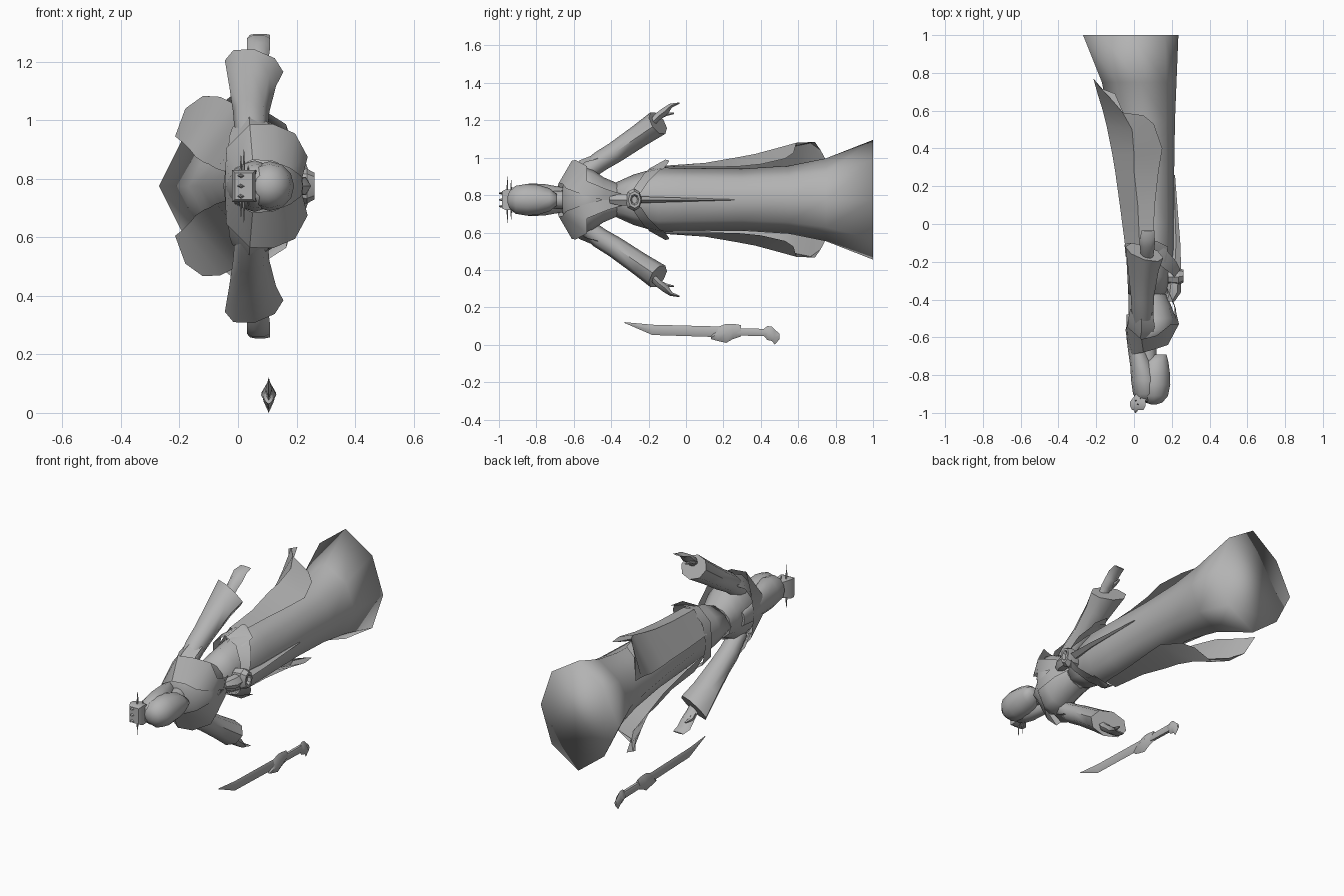
import bpy, bmesh, math
from mathutils import Vector

C = 0.775  # height of the body's axis of symmetry
grey = bpy.data.materials.new("plain grey")
grey.diffuse_color = (0.45, 0.45, 0.45, 1)


def make(name, rings, closed=True, caps=True, angle=50):
    """Skin a row of point rings (or open rows) into one mesh."""
    bm = bmesh.new()
    rows = [[bm.verts.new(p) for p in r] for r in rings]
    n = len(rows[0])
    for a, b in zip(rows, rows[1:]):
        for i in range(n if closed else n - 1):
            j = (i + 1) % n
            bm.faces.new((a[i], a[j], b[j], b[i]))
    if closed and caps:
        bm.faces.new(rows[0][::-1])
        bm.faces.new(rows[-1])
    bmesh.ops.recalc_face_normals(bm, faces=bm.faces)
    me = bpy.data.meshes.new(name)
    bm.to_mesh(me)
    bm.free()
    me.materials.append(grey)
    ob = bpy.data.objects.new(name, me)
    bpy.context.collection.objects.link(ob)
    bpy.ops.object.select_all(action='DESELECT')
    ob.select_set(True)
    bpy.context.view_layer.objects.active = ob
    bpy.ops.object.shade_smooth_by_angle(angle=math.radians(angle))
    return ob


def sheet(name, s, rows):
    """Open cloth sheet; s mirrors it about the body's axis."""
    return make(name, [[(x, y, C + s * z) for x, y, z in r] for r in rows],
                closed=False)


def oval(y, x0, x1, h, n=12, z=C):
    """Ring across the body at y, from x0 to x1, h tall each way."""
    cx, rx = (x0 + x1) / 2, (x1 - x0) / 2
    return [(cx + rx * math.cos(k * math.tau / n), y,
             z + h * math.sin(k * math.tau / n)) for k in range(n)]


def tube(name, stations, n=8, s=1, angle=50, skew=0):
    """Limb in the y-z plane: stations (x, y, z, half x, half width)."""
    rings = []
    last = len(stations) - 1
    for i, (x, y, z, rx, rw) in enumerate(stations):
        a, b = stations[max(i - 1, 0)], stations[min(i + 1, last)]
        d = Vector((0, b[1] - a[1], b[2] - a[2])).normalized()
        side = Vector((0, -d.z, d.y))
        ring = []
        for k in range(n):
            t = k * math.tau / n
            p = Vector((x + rx * math.cos(t), y, z)) + side * rw * math.sin(t)
            if i == last:  # slanted end
                p -= d * skew * math.cos(t)
            ring.append((p.x, p.y, C + s * (p.z - C)))
        rings.append(ring)
    return make(name, rings, angle=angle)


# Long robe skirt, flaring from the waist into a wide eight-sided hem
HALF = [(1, 0), (.86, .66), (.52, 1), (.19, .6), (0, 0)]


def skirt_ring(y, x0, x1, h):
    half = [(x0 + (x1 - x0) * a, h * b) for a, b in HALF]
    return [(x, y, C + z) for x, z in half + [(x, -z) for x, z in half[-2:0:-1]]]


make("skirt", [skirt_ring(*r) for r in (
    (-.38, -.03, .165, .09), (-.28, -.035, .19, .135),
    (-.15, -.042, .21, .172), (0, -.058, .212, .17),
    (.3, -.092, .213, .166), (.55, -.13, .217, .182),
    (.75, -.17, .225, .222), (1, -.27, .235, .32))], angle=179)

# Bodice
make("bodice", [oval(*r) for r in (
    (-.66, -.005, .12, .07), (-.62, -.025, .17, .15), (-.56, -.03, .222, .18),
    (-.5, -.03, .222, .16), (-.44, -.03, .2, .12), (-.37, -.03, .17, .09))])

# Neck, head, hair and bun
make("neck", [oval(-.73, .03, .12, .045), oval(-.63, .02, .12, .05)])
make("head", [oval(*r) for r in (
    (-.955, .09, .12, .015), (-.945, .06, .15, .045), (-.91, .035, .18, .075),
    (-.85, .025, .192, .085), (-.79, .03, .19, .08), (-.73, .05, .182, .062),
    (-.69, .09, .172, .03))], angle=179)
make("hair", [oval(*r) for r in (
    (-.94, .02, .1, .04), (-.9, -.005, .13, .075), (-.83, -.015, .13, .088),
    (-.75, -.02, .1, .083), (-.68, -.03, .07, .07), (-.6, -.04, .02, .06),
    (-.48, -.04, -.01, .04))])


def block(y, x0, x1, h):
    return [(x, y, C + z) for x, z in ((x0, -h), (x1, -h), (x1, h), (x0, h))]


make("hair_bun", [block(*r) for r in (
    (-.985, -.01, .05, .045), (-.965, -.02, .06, .055), (-.94, -.02, .06, .055),
    (-.9, .01, .07, .045))])
for z in (-.035, 0, .035):
    make("bun_point", [oval(-1, .005, .011, .003, 4, C + z),
                       oval(-.96, -.015, .04, .015, 4, C + z)])

for s in (1, -1):
    # Hair pins
    for x, y, top in ((.02, -.955, .125), (.01, -.935, .105), (.035, -.925, .07)):
        make("hair_pin", [[(x + r, y, C + s * z), (x, y + r, C + s * z),
                           (x - r, y, C + s * z), (x, y - r, C + s * z)]
                          for z, r in ((.03, .006), (top, .001))])

    # Flared collar lapel wrapping from nape over the shoulder to the waist
    sheet("collar", s, (
        ((-.03, -.66, 0), (-.045, -.56, 0)),
        ((-.01, -.69, .06), (-.04, -.54, .13)),
        ((.05, -.68, .09), (.04, -.61, .21)),
        ((.12, -.66, .085), (.12, -.59, .212)),
        ((.18, -.64, .06), (.195, -.53, .18)),
        ((.22, -.56, .03), (.238, -.53, .1)),
        ((.222, -.45, 0), (.212, -.42, .055)),
        ((.175, -.36, -.02), (.175, -.34, .03))))
    # Shoulder cap
    sheet("shoulder_cap", s, (
        ((-.035, -.55, .1), (-.03, -.5, .17), (-.02, -.45, .2)),
        ((.03, -.62, .15), (.04, -.57, .21), (.04, -.46, .255)),
        ((.1, -.6, .14), (.11, -.54, .2), (.1, -.47, .22))))

    # Wide sleeve
    tube("sleeve", [(.05, -.56, .9, .05, .045), (.045, -.46, .98, .058, .055),
                    (.045, -.38, 1.028, .062, .057), (.05, -.25, 1.117, .08, .062),
                    (.055, -.15, 1.185, .1, .07)], s=s, skew=.035)
    # Flat hand with joined fingers, and a thumb
    tube("hand", [(.07, -.2, 1.165, .025, .02), (.07, -.15, 1.22, .036, .024),
                  (.07, -.11, 1.25, .04, .024), (.07, -.08, 1.279, .04, .013),
                  (.075, -.035, 1.292, .034, .004)], n=6, s=s)
    tube("thumb", [(.05, -.15, 1.215, .014, .015), (.045, -.11, 1.232, .014, .011),
                   (.05, -.065, 1.237, .006, .004)], n=5, s=s)

    # Coat tail hanging over the side of the skirt, ragged at its end
    sheet("coat_tail", s, (
        ((.1, -.12, .174), (.03, -.12, .182), (-.045, -.13, .05)),
        ((.11, .1, .174), (.02, .1, .197), (-.075, .1, .06)),
        ((.13, .28, .178), (.0, .28, .228), (-.1, .28, .075)),
        ((.15, .4, .19), (.0, .37, .245), (-.115, .37, .08)),
        ((.105, .53, .22), (-.01, .5, .28), (-.145, .52, .1)),
        ((.05, .575, .25), (-.06, .59, .305), (-.165, .6, .125)),
        ((-.05, .575, .285), (-.12, .66, .308), (-.19, .68, .15)),
        ((-.1, .69, .308), (-.18, .72, .265), (-.215, .77, .17))))

    # Hip sash drooping from the sides to the buckle
    sheet("hip_sash", s, (
        ((-.045, -.17, 0), (-.05, -.11, 0)),
        ((-.035, -.18, .1), (-.035, -.1, .12)),
        ((.05, -.19, .168), (.06, -.11, .19)),
        ((.14, -.22, .145), (.165, -.13, .17)),
        ((.205, -.27, .075), (.225, -.2, .1)),
        ((.225, -.3, .03), (.245, -.24, .04))))
    # Hanging point of the sash
    sheet("sash_point", s, (
        ((.06, -.2, .165), (.17, -.2, .14)),
        ((.1, -.11, .215), (.18, -.12, .165)),
        ((.11, -.09, .21), (.12, -.09, .205))))

# Belt buckle with a knot above it
make("buckle", [[(x, y + r * math.cos(k * math.tau / 8) * .75,
                  C + r * math.sin(k * math.tau / 8)) for k in range(8)]
                for x, y, r in ((.18, -.28, .05), (.235, -.28, .06),
                                (.262, -.275, .045), (.262, -.275, .03),
                                (.245, -.275, .02))], angle=30)
make("belt_knot", [oval(*r, n=6) for r in (
    (-.41, .16, .215, .02), (-.36, .17, .25, .035), (-.3, .18, .25, .035))])
# Front ribbon
make("front_ribbon", [oval(*r, n=4) for r in (
    (-.25, .18, .25, .018), (-.1, .2, .245, .013), (.26, .205, .217, .002))])

# Sword lying beside the figure
X = .105


def bar(name, stations, angle=60, n=4):
    """Sword part along y: stations (y, low z, high z, half thickness)."""
    return make(name, [oval(y, X - t, X + t, (b - a) / 2, n, (a + b) / 2)
                       for y, a, b, t in stations], angle=angle)


bar("blade", ((-.33, .117, .121, .001), (-.18, .052, .107, .011),
              (.2, .04, .097, .013)))
bar("guard", ((.135, .03, .05, .012), (.17, .02, .095, .02), (.215, .01, .112, .026),
              (.25, .03, .112, .024), (.295, .045, .105, .014)))
bar("grip", ((.27, .047, .09, .015), (.43, .042, .088, .015)), n=6)
bar("pommel", ((.41, .055, .08, .01), (.435, .025, .1, .02), (.46, .02, .097, .022),
               (.475, 0, .08, .018), (.5, .03, .06, .006)))
